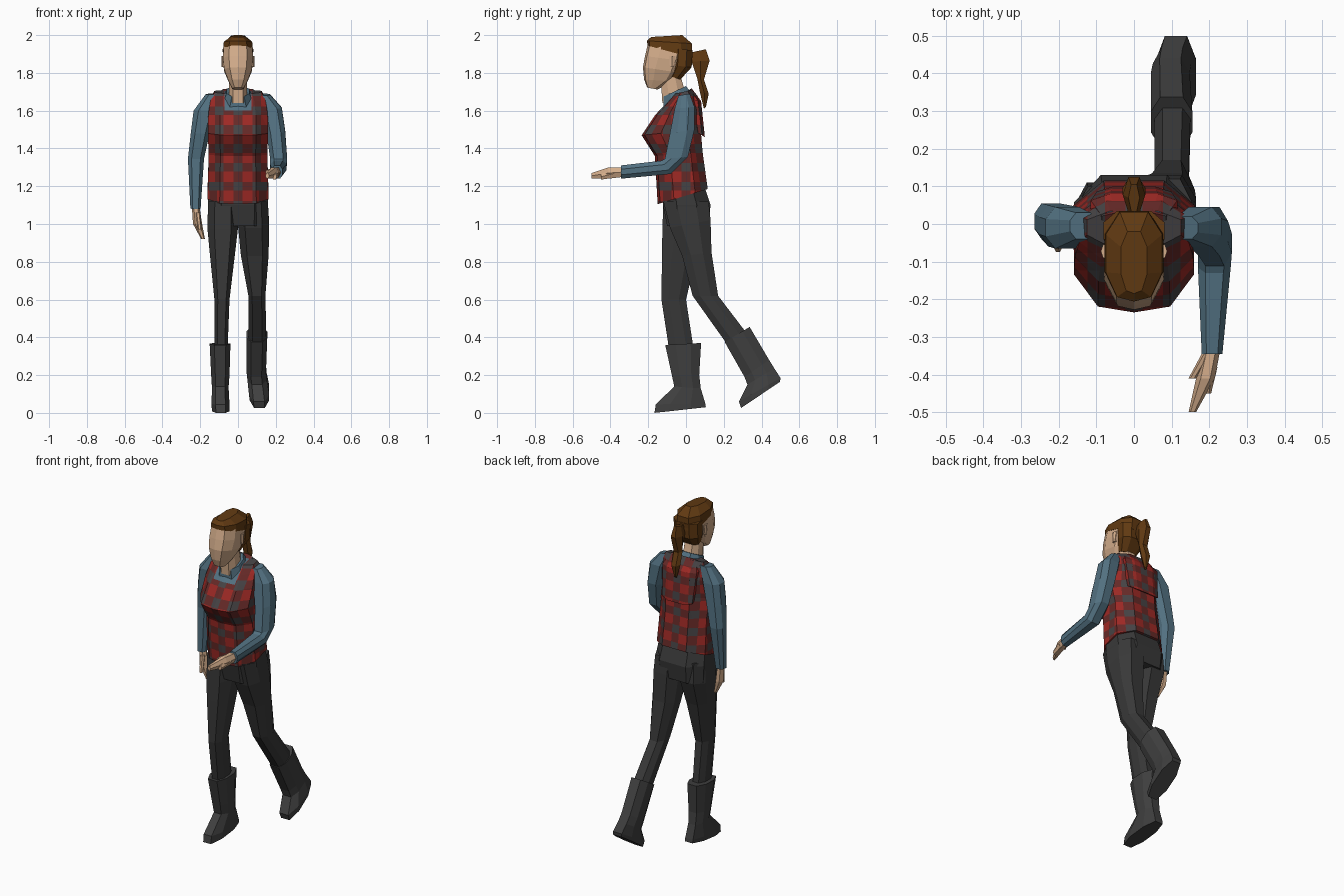
import bpy, bmesh
from mathutils import Vector


def material(name, r, g, b):
    m = bpy.data.materials.new(name)
    m.diffuse_color = (r, g, b, 1)
    return m


SKIN = material("skin", 0.66, 0.42, 0.26)
HAIR = material("brown hair", 0.12, 0.042, 0.006)
TEAL = material("teal shirt", 0.085, 0.165, 0.22)
RED = material("plaid red", 0.34, 0.022, 0.018)
MID = material("plaid dark red", 0.13, 0.022, 0.02)
GREY = material("plaid grey", 0.06, 0.055, 0.058)
PANTS = material("charcoal trousers", 0.04, 0.04, 0.04)
BOOT = material("dark boots", 0.05, 0.05, 0.05)

OCTAGON = [(1, .42), (.55, 1), (-.55, 1), (-1, .42),
           (-1, -.42), (-.55, -1), (.55, -1), (1, -.42)]
HEX = [(1, 0), (.5, 1), (-.5, 1), (-1, 0), (-.5, -1), (.5, -1)]
DIAMOND_FRONT = [(1, .5), (.5, 1), (-.5, 1), (-1, .5), (-1, -.35),
                 (-.6, -.9), (0, -1), (.6, -.9), (1, -.35)]


def loft(name, mat, stations, shape=OCTAGON):
    """Skin rings given as x0, x1, front y, front z, back y, back z."""
    bm = bmesh.new()
    rings = []
    for x0, x1, yf, zf, yb, zb in stations:
        c = Vector(((x0 + x1) / 2, (yf + yb) / 2, (zf + zb) / 2))
        u = Vector(((x1 - x0) / 2, 0, 0))
        v = Vector((0, (yb - yf) / 2, (zb - zf) / 2))
        rings.append([bm.verts.new(c + u * a + v * b) for a, b in shape])
    n = len(shape)
    for low, high in zip(rings, rings[1:]):
        for i in range(n):
            j = (i + 1) % n
            bm.faces.new((low[i], low[j], high[j], high[i]))
    bm.faces.new(rings[0])
    bm.faces.new(rings[-1])
    bmesh.ops.recalc_face_normals(bm, faces=bm.faces[:])
    mesh = bpy.data.meshes.new(name)
    bm.to_mesh(mesh)
    bm.free()
    mesh.materials.append(mat)
    ob = bpy.data.objects.new(name, mesh)
    bpy.context.collection.objects.link(ob)
    return ob


def centred(name, mat, stations, shape=OCTAGON):
    return loft(name, mat, [(-s[0], *s) for s in stations], shape)


def plaid(ob, neckline=False):
    """Cut the cloth along a check grid and colour the cells."""
    period, half = 0.1, 0.023
    bm = bmesh.new()
    bm.from_mesh(ob.data)

    def cut(axis, at):
        no = Vector((0, 0, 0))
        no[axis] = 1
        bmesh.ops.bisect_plane(bm, geom=bm.verts[:] + bm.edges[:] + bm.faces[:],
                               dist=1e-5, plane_co=no * at, plane_no=no)

    for axis, lo, hi in ((0, -2, 3), (1, -3, 3), (2, 11, 18)):
        for k in range(lo, hi):
            cut(axis, k * period - half)
            cut(axis, k * period + half)
    if neckline:
        cut(0, -0.072)
        cut(0, 0.072)
        cut(2, 1.6)
    for m in (MID, GREY, TEAL):
        ob.data.materials.append(m)

    def striped(t):
        return abs((t + period / 2) % period - period / 2) < half

    for f in bm.faces:
        c = f.calc_center_median()
        side = c.y if abs(f.normal.x) > 0.75 else c.x
        f.material_index = striped(side) + striped(c.z)
        if neckline and abs(c.x) < 0.072 and c.z > 1.6 and c.y < 0.03:
            f.material_index = 3
    bm.to_mesh(ob.data)
    bm.free()


# Head, ears and neck
centred("head", SKIN, [
    (.03, -.205, 1.722, -.15, 1.712), (.052, -.222, 1.765, -.07, 1.755),
    (.073, -.228, 1.83, -.03, 1.80), (.08, -.217, 1.89, 0, 1.86),
    (.075, -.20, 1.96, .02, 1.93)], DIAMOND_FRONT)
for side, name in ((-1, "ear_right"), (1, "ear_left")):
    a, b = sorted((side * .065, side * .088))
    loft(name, SKIN, [(a, b, -.085, 1.83, -.065, 1.83),
                      (a, b, -.09, 1.89, -.055, 1.89)], HEX)
centred("neck", SKIN, [(.05, -.125, 1.64, 0, 1.68), (.045, -.135, 1.79, -.03, 1.79)])

# Hair cap, back of hair and ponytail
centred("hair_top", HAIR, [
    (.079, -.204, 1.945, .034, 1.88), (.075, -.206, 1.97, .032, 1.955),
    (.035, -.185, 1.99, -.02, 2.0)], DIAMOND_FRONT)
centred("hair_back", HAIR, [
    (.05, -.09, 1.785, -.03, 1.765), (.079, -.075, 1.84, .03, 1.83),
    (.081, -.07, 1.93, .035, 1.92)])
centred("ponytail", HAIR, [
    (.015, .035, 1.91, .105, 1.925), (.03, .03, 1.86, .125, 1.865),
    (.03, .06, 1.77, .095, 1.765), (.03, .073, 1.70, .12, 1.69),
    (.008, .095, 1.61, .106, 1.62)], HEX)

# Shirt collar, checked vest and hood
centred("shirt_collar", TEAL, [
    (.078, -.12, 1.62, .04, 1.68), (.06, -.118, 1.675, 0, 1.73)])
vest = centred("vest", RED, [
    (.162, -.15, 1.105, .115, 1.185), (.155, -.165, 1.36, .088, 1.38),
    (.16, -.235, 1.47, .078, 1.5), (.157, -.165, 1.575, .08, 1.61),
    (.145, -.10, 1.645, .06, 1.68), (.125, -.06, 1.69, .035, 1.71)], DIAMOND_FRONT)
plaid(vest, neckline=True)
hood = centred("hood", RED, [
    (.085, 0, 1.70, .03, 1.718), (.115, .02, 1.66, .08, 1.65),
    (.10, .05, 1.49, .10, 1.46)])
plaid(hood)

# Sleeves
loft("sleeve_right", TEAL, [
    (-.17, -.10, -.04, 1.685, .03, 1.69), (-.235, -.12, -.065, 1.60, .045, 1.60),
    (-.25, -.15, -.06, 1.48, .05, 1.48), (-.265, -.18, -.04, 1.345, .055, 1.345),
    (-.252, -.198, -.045, 1.08, .015, 1.085)])
loft("sleeve_left", TEAL, [
    (.10, .17, -.04, 1.68, .02, 1.69), (.12, .232, -.06, 1.61, .045, 1.62),
    (.15, .25, -.085, 1.48, .045, 1.50), (.17, .26, -.112, 1.345, .01, 1.355),
    (.17, .257, -.13, 1.335, -.08, 1.265), (.18, .235, -.345, 1.31, -.345, 1.24)])

# Hands: palm with fingers, second finger group and thumb
loft("hand_right", SKIN, [
    (-.245, -.205, -.035, 1.10, .005, 1.10), (-.238, -.19, -.045, 1.0, .005, 1.0),
    (-.195, -.175, -.035, .92, -.01, .92)], HEX)
loft("thumb_right", SKIN, [
    (-.225, -.20, -.05, 1.06, -.02, 1.06), (-.212, -.192, -.075, .97, -.055, .97)], HEX)
loft("hand_left", SKIN, [
    (.183, .23, -.33, 1.30, -.33, 1.25), (.165, .215, -.41, 1.30, -.41, 1.24),
    (.145, .165, -.5, 1.27, -.5, 1.24)], HEX)
loft("outer_fingers_left", SKIN, [
    (.18, .222, -.38, 1.29, -.38, 1.245), (.18, .205, -.45, 1.265, -.45, 1.235)], HEX)
loft("thumb_left", SKIN, [
    (.18, .205, -.345, 1.30, -.345, 1.265), (.145, .165, -.41, 1.285, -.41, 1.265)], HEX)

# Trousers
centred("trouser_hips", PANTS, [
    (.15, -.125, 1.2, .09, 1.22), (.16, -.122, 1.10, .13, 1.10),
    (.155, -.10, .99, .12, 1.0)])
loft("trouser_leg_right", PANTS, [
    (-.158, 0, -.12, 1.12, .10, 1.12), (-.162, 0, -.125, .97, .11, 1.0),
    (-.15, -.015, -.127, .85, .06, .85), (-.125, -.045, -.13, .6, 0, .6),
    (-.125, -.055, -.09, .34, .04, .34)])
loft("trouser_leg_left", PANTS, [
    (0, .158, -.12, 1.12, .12, 1.12), (0, .165, -.085, .98, .13, 1.02),
    (.015, .162, -.02, .83, .135, .85), (.055, .145, .035, .62, .17, .62),
    (.055, .15, .22, .36, .315, .43)])

# Boots
loft("boot_right", BOOT, [
    (-.15, -.04, -.11, .36, .08, .37), (-.142, -.045, -.075, .2, .07, .2),
    (-.138, -.05, -.062, .14, .078, .13), (-.14, -.045, -.16, .045, .102, .05),
    (-.138, -.045, -.167, 0, .105, .03)])
loft("boot_left", BOOT, [
    (.045, .155, .205, .375, .337, .455), (.045, .148, .31, .19, .44, .28),
    (.05, .152, .325, .15, .468, .235), (.058, .165, .28, .06, .5, .185),
    (.062, .165, .292, .026, .498, .165)])
